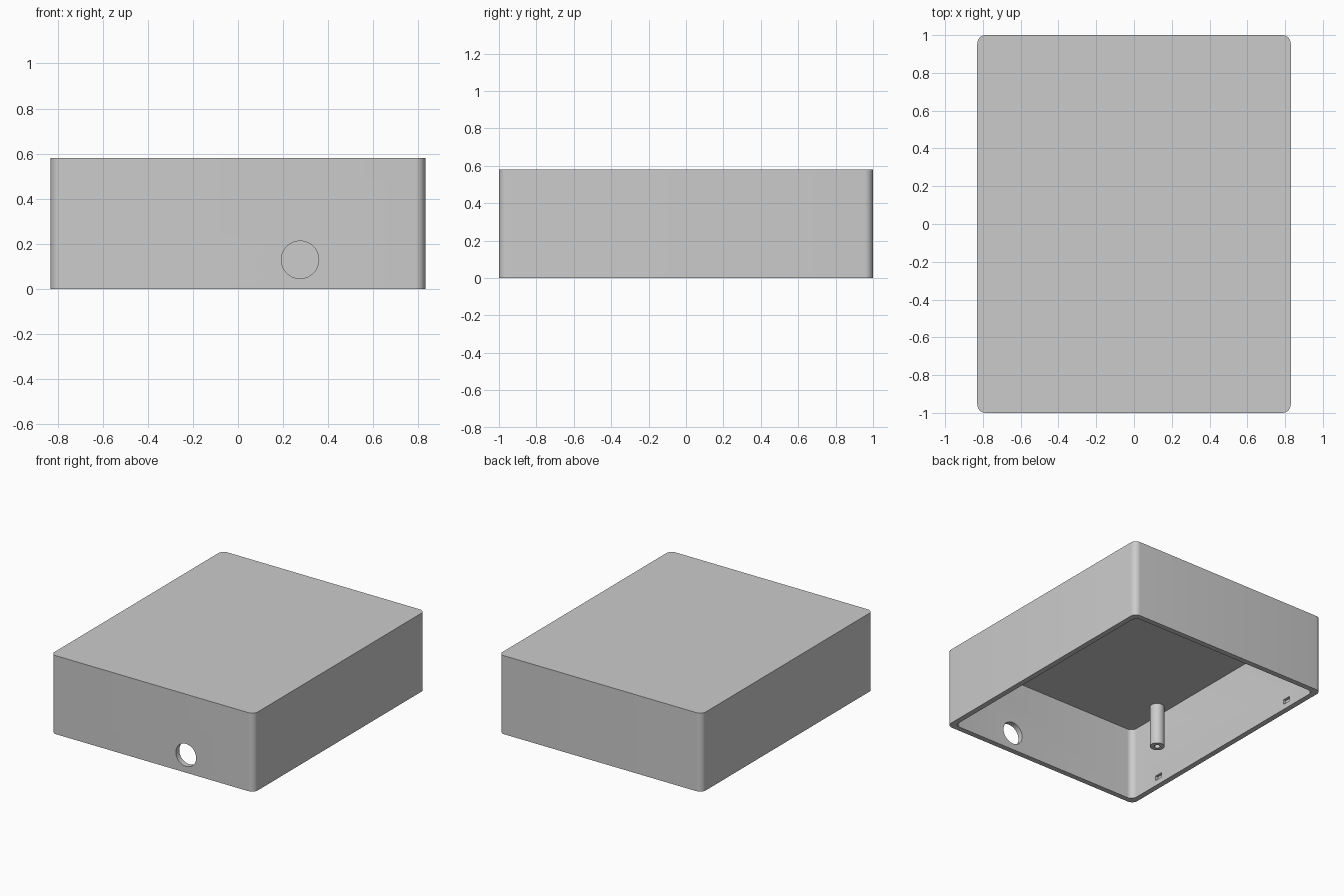
import bpy
import bmesh
import math
from mathutils import Matrix, Vector

cube = bpy.data.objects.get("Cube")
if cube:
    bpy.data.objects.remove(cube, do_unlink=True)

HALF_X, HALF_Y, HEIGHT = 0.83, 1.0, 0.58
WALL, RADIUS = 0.04, 0.045
CEILING = HEIGHT - WALL

grey = bpy.data.materials.new("light_grey_plastic")
grey.use_nodes = True
COLOR = (0.6, 0.6, 0.6, 1)
grey.diffuse_color = COLOR
grey.node_tree.nodes["Principled BSDF"].inputs["Base Color"].default_value = COLOR


def finish(name, bm):
    bmesh.ops.recalc_face_normals(bm, faces=bm.faces[:])
    mesh = bpy.data.meshes.new(name)
    bm.to_mesh(mesh)
    bm.free()
    obj = bpy.data.objects.new(name, mesh)
    bpy.context.collection.objects.link(obj)
    mesh.materials.append(grey)
    return obj


def box(name, center, size, radius=0):
    """Box whose upright corners may be rounded."""
    bm = bmesh.new()
    bmesh.ops.create_cube(bm, size=1, matrix=Matrix.Translation(center) @ Matrix.Diagonal((*size, 1)))
    if radius:
        upright = [e for e in bm.edges
                   if abs(e.verts[0].co.z - e.verts[1].co.z) > size[2] / 2]
        bmesh.ops.bevel(bm, geom=upright, offset=radius, segments=8, profile=0.5, affect='EDGES')
    return finish(name, bm)


def cylinder(name, center, radius, length, axis):
    bm = bmesh.new()
    turn = Vector((0, 0, 1)).rotation_difference(Vector(axis)).to_matrix().to_4x4()
    bmesh.ops.create_cone(bm, cap_ends=True, segments=48, radius1=radius, radius2=radius,
                          depth=length, matrix=Matrix.Translation(center) @ turn)
    return finish(name, bm)


def cut(target, cutter):
    cutter.hide_render = True
    mod = target.modifiers.new("cut", 'BOOLEAN')
    mod.operation = 'DIFFERENCE'
    mod.solver = 'EXACT'
    mod.object = cutter
    bpy.context.view_layer.objects.active = target
    bpy.ops.object.modifier_apply(modifier=mod.name)
    bpy.data.objects.remove(cutter, do_unlink=True)


def smooth(obj):
    bpy.ops.object.select_all(action='DESELECT')
    obj.select_set(True)
    bpy.context.view_layer.objects.active = obj
    bpy.ops.object.shade_smooth_by_angle(angle=math.radians(30))


# Shell: a rounded box, hollow and open underneath
shell = box("case_shell", (0, 0, HEIGHT / 2), (2 * HALF_X, 2 * HALF_Y, HEIGHT), RADIUS)
inner = (2 * (HALF_X - WALL), 2 * (HALF_Y - WALL), 2 * CEILING)
cut(shell, box("cavity_cutter", (0, 0, 0), inner, RADIUS))

# Round cable opening in the front wall
cut(shell, cylinder("cable_hole_cutter", (0.275, -HALF_Y, 0.13), 0.083, 0.2, (0, 1, 0)))

# Shallow latch pockets inside both side walls
for side in (-1, 1):
    for end in (-1, 1):
        center = (side * (HALF_X - WALL), end * 0.68, 0.058)
        cut(shell, box("latch_cutter", center, (0.04, 0.065, 0.035)))
smooth(shell)

# Hollow screw posts hanging from the ceiling
for side, label in ((-1, "right"), (1, "left")):
    x, y, low = side * 0.71, -0.6, 0.23
    top = CEILING + 0.01
    post = cylinder(label + "_screw_post", (x, y, (low + top) / 2), 0.05, top - low, (0, 0, 1))
    cut(post, cylinder("bore_cutter", (x, y, low), 0.02, 0.4, (0, 0, 1)))
    smooth(post)
